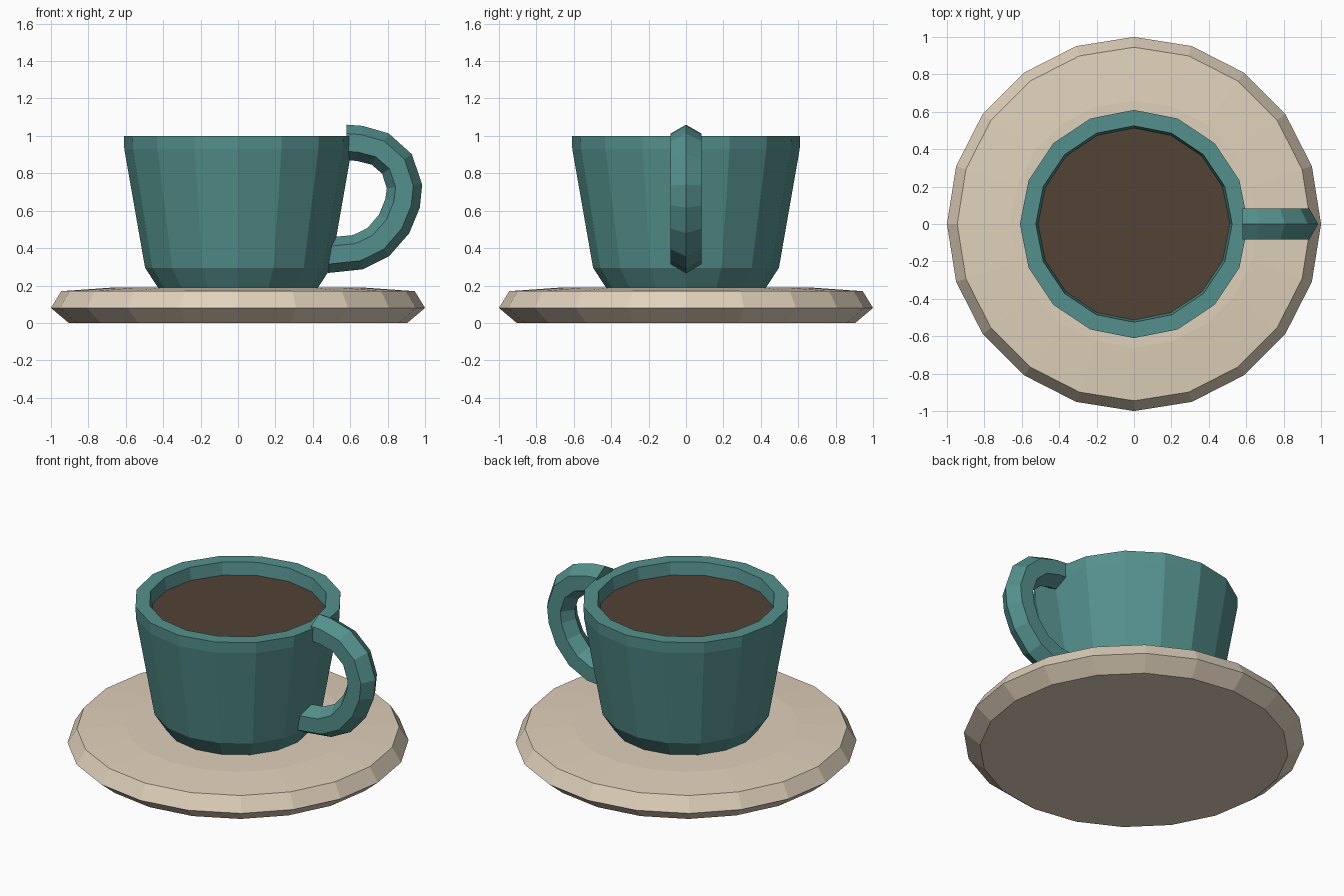
import bpy, bmesh
from math import cos, sin, pi
from mathutils import Vector

cube = bpy.data.objects.get("Cube")
if cube:
    bpy.data.objects.remove(cube, do_unlink=True)


def make_material(name, rgb):
    mat = bpy.data.materials.new(name)
    mat.use_nodes = True
    mat.diffuse_color = (*rgb, 1)
    mat.node_tree.nodes["Principled BSDF"].inputs["Base Color"].default_value = (*rgb, 1)
    return mat


def finish(bm, name, mat):
    bmesh.ops.recalc_face_normals(bm, faces=bm.faces)
    mesh = bpy.data.meshes.new(name)
    bm.to_mesh(mesh)
    bm.free()
    mesh.materials.append(mat)
    obj = bpy.data.objects.new(name, mesh)
    bpy.context.collection.objects.link(obj)
    return obj


def skin(rings, name, mat):
    """Bridge successive rings of points and cap both ends."""
    bm = bmesh.new()
    loops = [[bm.verts.new(p) for p in ring] for ring in rings]
    n = len(loops[0])
    for a, b in zip(loops, loops[1:]):
        for i in range(n):
            j = (i + 1) % n
            bm.faces.new((a[i], a[j], b[j], b[i]))
    bm.faces.new(loops[0])
    bm.faces.new(loops[-1])
    return finish(bm, name, mat)


def lathe(profile, sides, name, mat):
    rings = [[(r * cos(2 * pi * i / sides), r * sin(2 * pi * i / sides), z)
              for i in range(sides)] for r, z in profile]
    return skin(rings, name, mat)


def sweep(path, radius, sides, name, mat):
    """Sweep a regular polygon along a path in the XZ plane, with upright ends."""
    pts = [Vector((x, 0, z)) for x, z in path]
    side = Vector((0, 1, 0))
    rings = []
    for k, p in enumerate(pts):
        if k == 0:
            t = Vector((1, 0, 0))
        elif k == len(pts) - 1:
            t = Vector((-1, 0, 0))
        else:
            t = ((p - pts[k - 1]).normalized() + (pts[k + 1] - p).normalized()).normalized()
        out = t.cross(side)
        rings.append([p + radius * (out * cos(2 * pi * i / sides) + side * sin(2 * pi * i / sides))
                      for i in range(sides)])
    return skin(rings, name, mat)


teal = make_material("teal glaze", (0.089, 0.28, 0.265))
cream = make_material("cream ceramic", (0.74, 0.635, 0.495))
brown = make_material("dark coffee", (0.085, 0.056, 0.037))

# Saucer with a bevelled rim and a gently raised centre
lathe([(0.905, 0), (1.0, 0.08), (0.945, 0.17), (0.66, 0.19)], 20, "saucer", cream)

# Hollow cup: foot, tapered wall, upright lip, inner wall and floor
lathe([(0.425, 0.185), (0.497, 0.295), (0.608, 0.93), (0.61, 1.0),
       (0.525, 1.0), (0.51, 0.9), (0.42, 0.3)], 16, "cup", teal)

# Coffee surface
lathe([(0.505, 0.9), (0.513, 0.92)], 16, "coffee", brown)

# Hexagonal handle
sweep([(0.58, 0.965), (0.65, 0.96), (0.76, 0.93), (0.85, 0.85), (0.89, 0.73),
       (0.88, 0.64), (0.835, 0.53), (0.75, 0.432), (0.64, 0.378), (0.48, 0.362)],
      0.095, 6, "handle", teal)
